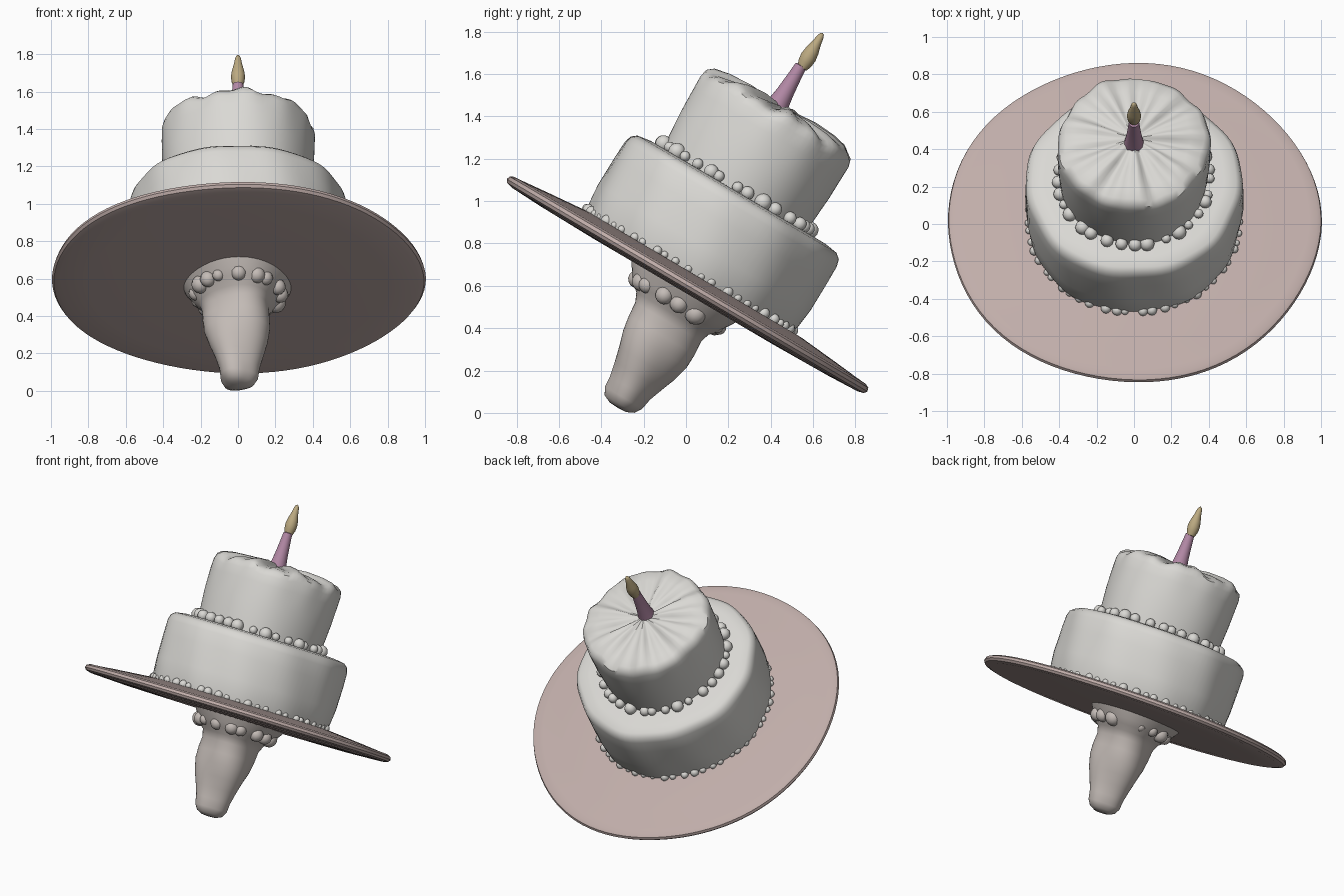
import bpy, bmesh, math, random
from mathutils import Matrix, Vector

if "Cube" in bpy.data.objects:
    bpy.data.objects.remove(bpy.data.objects["Cube"])

random.seed(4)
# Everything is built upright around the plate centre, then tipped backwards
TILT = Matrix.Translation((0, 0, 0.6)) @ Matrix.Rotation(math.radians(-30.5), 4, 'X')


def material(name, rgb):
    m = bpy.data.materials.new(name)
    m.diffuse_color = (*rgb, 1)
    m.use_nodes = True
    m.node_tree.nodes["Principled BSDF"].inputs["Base Color"].default_value = m.diffuse_color
    return m


ICING = material("icing", (0.70, 0.69, 0.66))
PLATE = material("plate_pink", (0.53, 0.42, 0.40))
STEM = material("stem_stone", (0.55, 0.50, 0.47))
PINK = material("candle_pink", (0.45, 0.25, 0.38))
FLAME = material("flame_ochre", (0.50, 0.40, 0.22))


def finish(name, bm, mat, angle=40):
    bmesh.ops.recalc_face_normals(bm, faces=bm.faces)
    bm.transform(TILT)
    me = bpy.data.meshes.new(name)
    bm.to_mesh(me)
    bm.free()
    me.materials.append(mat)
    ob = bpy.data.objects.new(name, me)
    bpy.context.collection.objects.link(ob)
    bpy.ops.object.select_all(action='DESELECT')
    ob.select_set(True)
    bpy.context.view_layer.objects.active = ob
    bpy.ops.object.shade_smooth_by_angle(angle=math.radians(angle))
    return ob


def lathe(name, profile, mat, offset=0.0, seg=96, wobble=None, angle=40):
    """Revolve (radius, height) points; radius 0 at each end makes a pole."""
    bm = bmesh.new()
    rings = []
    for r, h in profile:
        if r == 0:
            rings.append([bm.verts.new((0, offset, h))] * seg)
            continue
        ring = []
        for i in range(seg):
            a = 2 * math.pi * i / seg
            dr, dh = wobble(a, r, h) if wobble else (0, 0)
            ring.append(bm.verts.new(((r + dr) * math.cos(a),
                                      offset + (r + dr) * math.sin(a), h + dh)))
        rings.append(ring)
    for lo, hi in zip(rings, rings[1:]):
        for i in range(seg):
            j = (i + 1) % seg
            quad = dict.fromkeys((lo[i], lo[j], hi[j], hi[i]))
            bm.faces.new(list(quad))
    return finish(name, bm, mat, angle)


def beads(name, count, radius, height, size, offset, mat):
    """Uneven ring of small piped blobs."""
    bm = bmesh.new()
    for i in range(count):
        a = 2 * math.pi * (i + random.uniform(-0.25, 0.25)) / count
        s = size * random.uniform(0.7, 1.2)
        pos = Vector((radius * math.cos(a), offset + radius * math.sin(a), height))
        bmesh.ops.create_uvsphere(bm, u_segments=12, v_segments=8, radius=s,
                                  matrix=Matrix.Translation(pos))
    return finish(name, bm, mat, 60)


# Uneven surfaces
def plate_wave(a, r, h):
    return (r * (0.006 * math.sin(5 * a + 1) - 0.012 * abs(math.sin(a))), 0)


def tier_wave(a, r, h):
    return (0.006 * math.sin(5 * a) + 0.004 * math.sin(11 * a + h * 6), 0)


def top_wave(a, r, h):
    k = max(0, (h - 0.8) / 0.12)
    return (0.006 * math.sin(4 * a) + 0.005 * k * math.sin(13 * a + 1),
            k * (0.010 * math.sin(7 * a) + 0.007 * math.sin(16 * a)))


def stem_wave(a, r, h):
    return (0.012 * math.sin(3 * a + 8 * h) * min(1, r / 0.15), 0)


# Wide plate with a rounded rim
lathe("plate", [(0, -0.03), (0.5, -0.03), (0.8, -0.025), (0.96, -0.018), (0.99, -0.01),
                (1.0, 0.005), (0.995, 0.022), (0.975, 0.032), (0.93, 0.035),
                (0.8, 0.048), (0.6, 0.066), (0, 0.07)], PLATE, wobble=plate_wave)

# Lower and upper cake tiers
lathe("lower_tier", [(0, 0.04), (0.555, 0.04), (0.572, 0.09), (0.582, 0.2), (0.582, 0.35),
                     (0.58, 0.44), (0.57, 0.475), (0.545, 0.495), (0.48, 0.505), (0, 0.51)],
      ICING, -0.022, wobble=tier_wave)
lathe("upper_tier", [(0, 0.48), (0.385, 0.48), (0.395, 0.56), (0.405, 0.7), (0.408, 0.82),
                     (0.408, 0.88), (0.398, 0.915), (0.37, 0.935), (0.3, 0.948),
                     (0.18, 0.955), (0, 0.96)], ICING, -0.033, wobble=top_wave)

# Piped borders
beads("lower_border", 54, 0.565, 0.075, 0.024, -0.022, ICING)
beads("upper_border", 32, 0.405, 0.525, 0.034, -0.033, ICING)

# Tapered stem with a lumpy collar under the plate
lathe("stem", [(0, -0.66), (0.045, -0.657), (0.08, -0.64), (0.1, -0.605), (0.107, -0.55),
               (0.128, -0.48), (0.152, -0.41), (0.173, -0.33), (0.178, -0.26),
               (0.178, -0.19), (0.195, -0.145), (0.235, -0.11), (0.255, -0.075),
               (0.28, -0.04), (0.29, -0.02), (0, -0.02)],
      STEM, 0.015, 64, stem_wave, 50)
beads("stem_collar", 16, 0.225, -0.09, 0.045, 0.01, STEM)

# Candle and flame
lathe("candle", [(0, 0.93), (0.056, 0.93), (0.05, 0.97), (0.042, 1.02), (0.034, 1.1),
                 (0.028, 1.17), (0, 1.18)], PINK, -0.06, 24)
lathe("flame", [(0, 1.16), (0.025, 1.165), (0.035, 1.195), (0.038, 1.225), (0.033, 1.26),
                (0.022, 1.3), (0.016, 1.335), (0.009, 1.352), (0, 1.357)], FLAME, -0.05, 24,
      angle=60)
